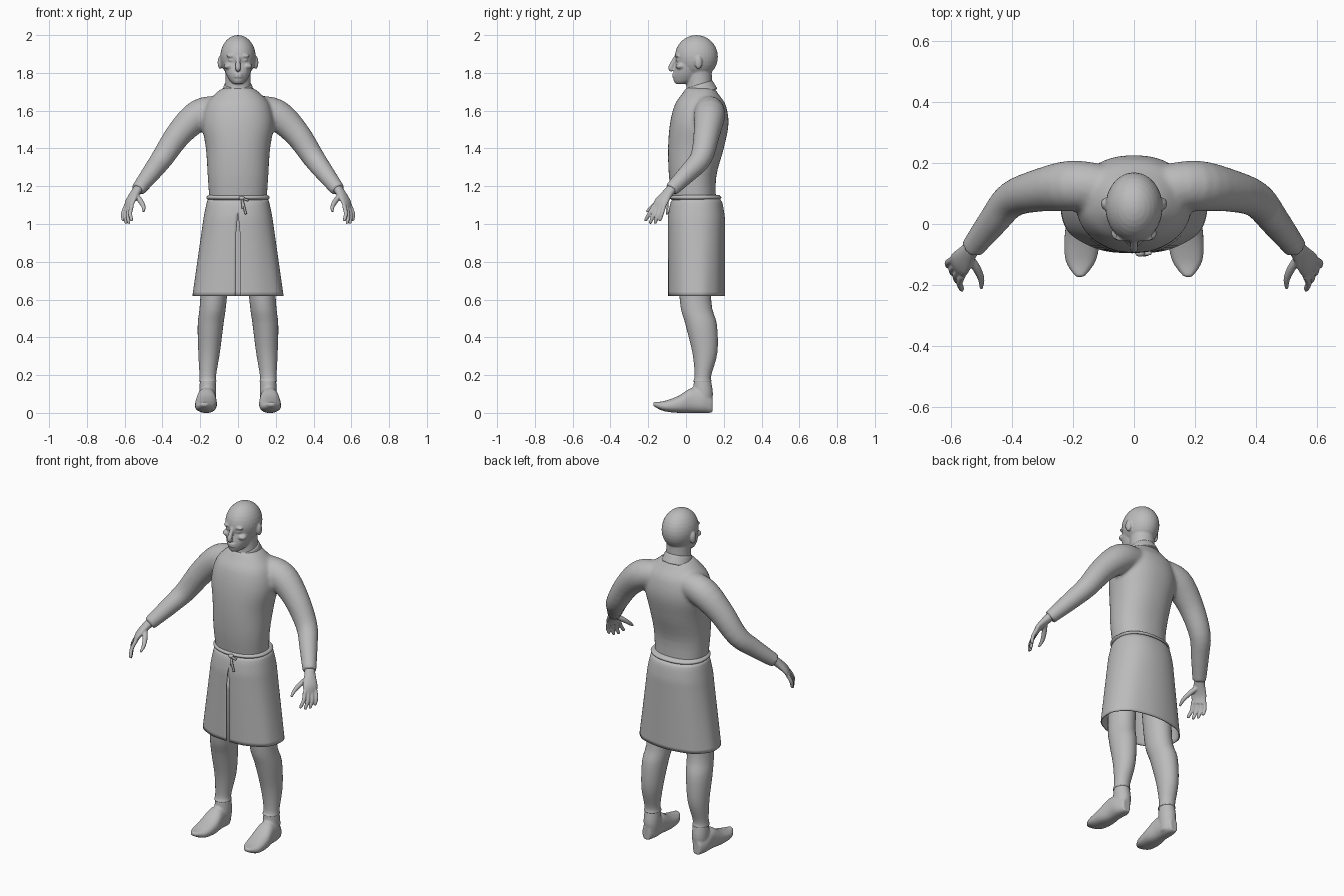
import bpy, bmesh, math
from mathutils import Vector, Matrix

cube = bpy.data.objects.get("Cube")
if cube:
    bpy.data.objects.remove(cube, do_unlink=True)

grey = bpy.data.materials.new("plain_grey")
grey.use_nodes = True
grey.diffuse_color = (.5, .5, .5, 1)
grey.node_tree.nodes["Principled BSDF"].inputs["Base Color"].default_value = grey.diffuse_color

X, Y, Z = Matrix.Identity(3)


def catmull_rom(a, b, c, d, t):
    return b + t / 2 * (c - a + t * (2 * a - 5 * b + 4 * c - d + t * (3 * (b - c) + d - a)))


def resample(rows, steps=4):
    """Smooth the rows by running a spline through them."""
    smooth_rows = []
    for i in range(len(rows) - 1):
        before, start, end = rows[max(i - 1, 0)], rows[i], rows[i + 1]
        after = rows[min(i + 2, len(rows) - 1)]
        for k in range(steps):
            smooth_rows.append([catmull_rom(*values, k / steps)
                                for values in zip(before, start, end, after)])
    return smooth_rows + [rows[-1]]


def signed_power(value, exponent):
    return math.copysign(abs(value) ** exponent, value)


def tube(bm, rows, side=X, axis=None, mirror=1, square=1, sides=32):
    """Closed loft of ovals given as (x, y, z, radius) or (x, y, z, width, depth)."""
    rows = resample([(*row, row[-1])[:5] for row in rows])
    centres = [Vector(row[:3]) for row in rows]
    rings = []
    for i, (centre, row) in enumerate(zip(centres, rows)):
        ahead, behind = centres[min(i + 1, len(rows) - 1)], centres[max(i - 1, 0)]
        along = axis or (ahead - behind).normalized()
        u = (side - along * side.dot(along)).normalized()
        v = along.cross(u)
        ring = []
        for k in range(sides):
            angle = math.tau * k / sides
            p = (centre + u * row[3] * signed_power(math.cos(angle), square)
                 + v * row[4] * signed_power(math.sin(angle), square))
            ring.append(bm.verts.new((p.x * mirror, p.y, p.z)))
        rings.append(ring)
    for low, high in zip(rings, rings[1:]):
        for k in range(sides):
            bm.faces.new((low[k - 1], low[k], high[k], high[k - 1]))
    bm.faces.new(rings[0])
    bm.faces.new(rings[-1])


def levels(*rows):
    """Turn (z, half width, front y, back y) into centred horizontal ovals."""
    return [(0, (front + back) / 2, z, width, (back - front) / 2)
            for z, width, front, back in rows]


def ball(bm, centre, size):
    matrix = Matrix.Translation(centre) @ Matrix.Diagonal((*size, 1))
    bmesh.ops.create_uvsphere(bm, u_segments=32, v_segments=16, radius=1, matrix=matrix)


def finish(bm, name, voxel=0, soften=0):
    """Make the object; a voxel size blends its overlapping pieces together."""
    bmesh.ops.recalc_face_normals(bm, faces=bm.faces)
    for face in bm.faces:
        face.smooth = True
    mesh = bpy.data.meshes.new(name)
    bm.to_mesh(mesh)
    bm.free()
    mesh.materials.append(grey)
    part = bpy.data.objects.new(name, mesh)
    bpy.context.collection.objects.link(part)
    if voxel:
        blend = part.modifiers.new("blend", 'REMESH')
        blend.mode, blend.voxel_size, blend.use_smooth_shade = 'VOXEL', voxel, True
        part.modifiers.new("soften", 'SMOOTH').iterations = soften
    return part


# Shirt: torso and both sleeves blended together
bm = bmesh.new()
tube(bm, levels((1.1, .15, -.07, .16), (1.25, .16, -.09, .16), (1.4, .17, -.095, .2),
                (1.53, .19, -.085, .225), (1.63, .17, -.06, .21), (1.69, .12, -.02, .17),
                (1.72, .08, 0, .15)), axis=Z, square=.9, sides=48)
for mirror in (1, -1):
    tube(bm, [(.08, .12, 1.61, .07), (.2, .125, 1.58, .083), (.31, .11, 1.48, .07),
              (.4, .08, 1.35, .059), (.46, .01, 1.27, .05), (.53, -.08, 1.18, .038)],
         side=Y, mirror=mirror)
finish(bm, "shirt", voxel=.01, soften=6)

# Collar, lower at the front
bm = bmesh.new()
tube(bm, [(0, .085, 1.69, .086), (0, .07, 1.74, .073)])
finish(bm, "collar", voxel=.005, soften=2)

# Head: skull, neck, jaw, nose and lips
bm = bmesh.new()
ball(bm, (0, .055, 1.885), (.094, .114, .115))
tube(bm, [(0, .07, 1.7, .07), (0, .07, 1.78, .067), (0, .065, 1.85, .07)], axis=Z)
tube(bm, levels((1.742, .025, -.055, 0), (1.76, .045, -.065, .06), (1.8, .066, -.065, .08),
                (1.86, .08, -.052, .09)), axis=Z)
tube(bm, [(0, -.05, 1.89, .01), (0, -.08, 1.83, .014), (0, -.07, 1.815, .012)])
for lip_height in (1.78, 1.793):
    ball(bm, (0, -.062, lip_height), (.025, .012, .006))

# Brows, eyes, cheeks and ears
for mirror in (1, -1):
    ball(bm, (mirror * .035, -.046, 1.89), (.027, .012, .009))
    ball(bm, (mirror * .034, -.04, 1.868), (.017, .012, .01))
    ball(bm, (mirror * .05, -.03, 1.835), (.025, .025, .016))
    ball(bm, (mirror * .094, .066, 1.855), (.014, .02, .035))
finish(bm, "head", voxel=.005, soften=3)

# Wrap skirt: flares towards an open hem, with a front slit and soft folds
bm = bmesh.new()
COLUMNS, ROWS = 72, 24
WAIST, HEM = 1.135, .62
grid = []
for row in range(ROWS + 1):
    drop = row / ROWS
    hip = min(1, 5 * drop) ** .5
    width = .158 + .01 * hip + .073 * drop
    depth = .125 + .026 * hip
    slit = min(.011, max(0, drop - .15) * .05)
    line = []
    for k in range(COLUMNS + 1):
        angle = math.tau * (k / COLUMNS - .25)
        fold = 1 + .006 * drop * math.sin(9 * angle)
        x = width * fold * signed_power(math.cos(angle), .88)
        y = .055 + depth * fold * signed_power(math.sin(angle), .88)
        if k in (0, COLUMNS):
            x = slit if k == 0 else -slit
        line.append(bm.verts.new((x, y, WAIST + (HEM - WAIST) * drop)))
    grid.append(line)
for high, low in zip(grid, grid[1:]):
    for k in range(COLUMNS):
        bm.faces.new((low[k], low[k + 1], high[k + 1], high[k]))
bmesh.ops.remove_doubles(bm, verts=bm.verts, dist=.0001)
cloth = finish(bm, "skirt").modifiers.new("cloth", 'SOLIDIFY')
cloth.thickness = .006

# Belt cord around the waist
bm = bmesh.new()
belt = []
for step in range(5):
    bulge = .012 * math.sin(math.pi * step / 4)
    belt.append((0, .05, 1.127 + .0065 * step, .156 + bulge, .125 + bulge))
tube(bm, belt, axis=Z, square=.9, sides=48)
finish(bm, "belt")

# Knot, its loop and two hanging ends
bm = bmesh.new()
knot = Vector((.02, -.095, 1.137))
ball(bm, knot, (.016, .012, .012))
for end in ((.022, -.004, -.085), (.006, -.004, -.055), (.035, 0, -.012)):
    tip = knot + Vector(end)
    middle = knot.lerp(tip, .5) - Y * .003
    tube(bm, [(*point, .006) for point in (knot, middle, tip)], side=Y, sides=12)
finish(bm, "belt_knot")

for mirror, label in ((1, "left"), (-1, "right")):
    # Trouser leg
    bm = bmesh.new()
    tube(bm, [(.11, .05, .95, .08, .09), (.13, .05, .6, .07, .083), (.145, .08, .47, .068, .083),
              (.153, .1, .32, .057, .066), (.16, .09, .2, .044), (.16, .086, .165, .046, .05)],
         axis=-Z, mirror=mirror)
    finish(bm, label + "_leg")

    # Foot: ankle blended into a flat sole with a raised toe
    bm = bmesh.new()
    tube(bm, [(.16, .086, .2, .04), (.16, .09, .1, .045, .053), (.16, .09, .015, .036)],
         axis=-Z, mirror=mirror)
    foot = []
    for y, width, height in ((.14, .025, .04), (.09, .045, .055), (.03, .05, .066),
                             (-.04, .058, .045), (-.12, .05, .026), (-.174, .014, .01)):
        foot.append((.167 - .06 * min(y, 0), y, height + max(0, -y - .1) * .5, width, height))
    tube(bm, foot, axis=-Y, mirror=mirror, square=.85)
    finish(bm, label + "_foot", voxel=.007, soften=3)

    # Hand: palm, four fanned fingers and a thumb
    bm = bmesh.new()
    across = Vector((.5, .86, 0))
    knuckles, fingertips = Vector((.577, -.142, 1.098)), Vector((.587, -.178, 1))
    tube(bm, [(.51, -.05, 1.21, .028, .026), (.54, -.09, 1.17, .03, .023),
              (.57, -.13, 1.12, .042, .017), (.58, -.147, 1.08, .036, .011)],
         side=across, mirror=mirror)
    for finger in (-1.5, -.5, .5, 1.5):
        base = knuckles + across * finger * .021
        tip = fingertips + across * finger * .03 + Z * finger ** 2 * .007
        middle = base.lerp(tip, .5) + X * .008
        tube(bm, [(*base, .011), (*middle, .0105), (*base.lerp(tip, .9), .009), (*tip, .005)],
             side=across, mirror=mirror, sides=12)
    tube(bm, [(.54, -.11, 1.15, .015), (.515, -.145, 1.12, .014), (.5, -.18, 1.09, .011),
              (.5, -.21, 1.065, .006)], side=Y, mirror=mirror, sides=12)
    finish(bm, label + "_hand", voxel=.004, soften=2)
